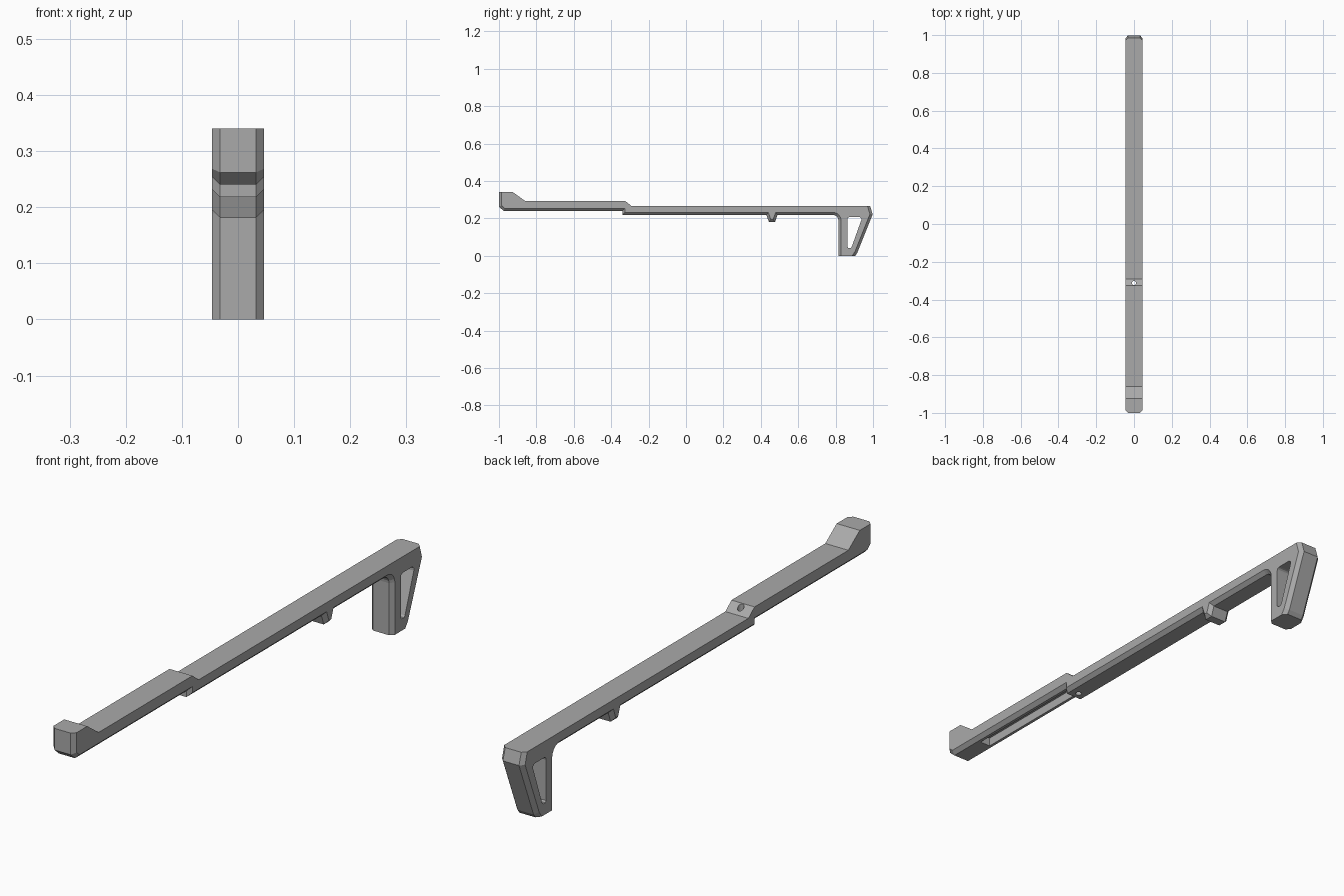
import bpy, bmesh, math
from mathutils import Vector

cube = bpy.data.objects.get("Cube")
if cube:
    bpy.data.objects.remove(cube, do_unlink=True)

HALF = 0.046      # half width of the bar
CHAMFER = 0.014   # cut along the lower and end edges

grey = bpy.data.materials.new("plain grey")
grey.use_nodes = True
colour = (0.4, 0.4, 0.4, 1)
grey.diffuse_color = colour
grey.node_tree.nodes["Principled BSDF"].inputs["Base Color"].default_value = colour


def arc(cy, cz, r, start, end, steps=5):
    angles = [math.radians(start + (end - start) * i / steps) for i in range(steps + 1)]
    return [(cy + r * math.cos(a), cz + r * math.sin(a)) for a in angles]


def inset(points, offsets):
    """Move every edge of a counter-clockwise outline inward by its own offset."""
    pts = [Vector(p) for p in points]
    count = len(pts)
    normals = []
    for i in range(count):
        d = (pts[(i + 1) % count] - pts[i]).normalized()
        normals.append(Vector((-d.y, d.x)))
    result = []
    for i in range(count):
        n1, n2 = normals[i - 1], normals[i]
        det = n1.x * n2.y - n1.y * n2.x
        o1, o2 = offsets[i - 1], offsets[i]
        shift = Vector((o1 * n2.y - o2 * n1.y, n1.x * o2 - n2.x * o1)) / det
        result.append(pts[i] + shift)
    return result


def loft(name, sections):
    """Join (x, outline) sections into a closed solid."""
    bm = bmesh.new()
    rings = [[bm.verts.new((x, p[0], p[1])) for p in outline] for x, outline in sections]
    for a, b in zip(rings, rings[1:]):
        for i in range(len(a)):
            j = (i + 1) % len(a)
            if (a[i].co - b[i].co).length > 0:
                bm.faces.new((a[i], a[j], b[j], b[i]))
    bm.faces.new(rings[0])
    bm.faces.new(rings[-1])
    bmesh.ops.recalc_face_normals(bm, faces=bm.faces)
    mesh = bpy.data.meshes.new(name)
    bm.to_mesh(mesh)
    bm.free()
    mesh.materials.append(grey)
    obj = bpy.data.objects.new(name, mesh)
    bpy.context.collection.objects.link(obj)
    return obj


def cut(target, cutter):
    cutter.hide_render = True
    mod = target.modifiers.new(cutter.name, 'BOOLEAN')
    mod.operation = 'DIFFERENCE'
    mod.solver = 'EXACT'
    mod.object = cutter
    bpy.context.view_layer.objects.active = target
    bpy.ops.object.modifier_apply(modifier=mod.name)
    bpy.data.objects.remove(cutter, do_unlink=True)


# Side outline: nose, stepped underside, small lug, grip leg, then back along the top
outline = [(-1, 0.34), (-1, 0.262), (-0.975, 0.24), (-0.34, 0.24), (-0.34, 0.218),
           (0.43, 0.218), (0.443, 0.181), (0.476, 0.181), (0.489, 0.218)]
outline += arc(0.785, 0.188, 0.03, 90, 0)
outline += [(0.815, 0), (0.905, 0), (0.915, 0.014), (0.998, 0.222), (0.985, 0.265),
            (-0.29, 0.265), (-0.325, 0.293), (-0.86, 0.293), (-0.925, 0.34)]

# Top edges and the foot stay square, all others are chamfered
offsets = []
for p, q in zip(outline, outline[1:] + outline[:1]):
    dy, dz = q[0] - p[0], q[1] - p[1]
    square = (dy < 0 and abs(dz) < abs(dy)) or (p[1] == 0 and q[1] == 0)
    offsets.append(0 if square else CHAMFER)
side = inset(outline, offsets)

body = loft("grip_bar", [(-HALF, side), (CHAMFER - HALF, outline),
                         (HALF - CHAMFER, outline), (HALF, side)])

# Tapered window through the grip leg
window = arc(0.875, 0.195, 0.012, 180, 90, 3)[::-1]
window += [(0.863, 0.048), (0.868, 0.042), (0.88, 0.042), (0.886, 0.048),
           (0.937, 0.19), (0.937, 0.2), (0.93, 0.207)]
cut(body, loft("grip_window", [(-0.1, window), (0.1, window)]))

# Groove under the front section
groove = [(-0.84, 0.2), (-0.34, 0.2), (-0.34, 0.272), (-0.84, 0.272)]
cut(body, loft("front_groove", [(-0.021, groove), (0.021, groove)]))

# Round screw hole through the step
bpy.ops.mesh.primitive_cylinder_add(vertices=24, radius=0.011, depth=0.4,
                                    location=(0, -0.313, 0.25))
drill = bpy.context.object
drill.name = "screw_hole"
cut(body, drill)
